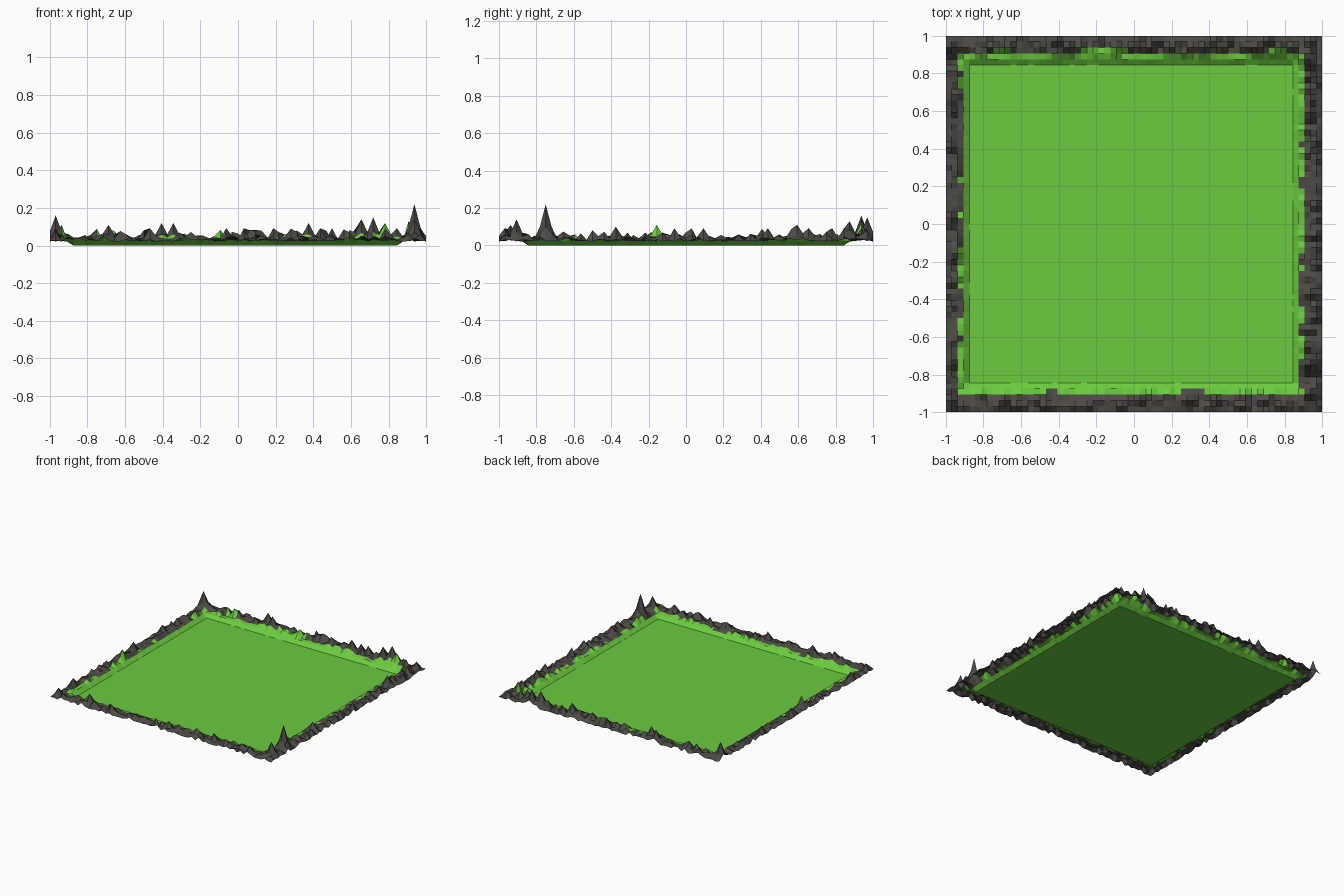
import bpy, random

if "Cube" in bpy.data.objects:
    bpy.data.objects.remove(bpy.data.objects["Cube"])

random.seed(7)
N = 64
C = 2 / N
X0, X1, Y0, Y1 = 4, 59, 5, 59          # grid lines bounding the flat lawn

# Named tall crags: (x, y, height)
CRAGS = [(.93, -.74, .22), (-.97, .95, .16), (.87, -.65, .155), (.65, .95, .14),
         (.72, .96, .15), (.78, .93, .12), (.94, -.92, .14), (.9, .88, .13),
         (-.4, .96, .12), (-.35, .95, .12), (.37, .95, .12), (.28, -.95, .09),
         (-.68, -.94, .11), (-.95, -.15, .11), (.94, .6, .11), (.94, -.37, .1)]


def outside(i, j):
    return max(X0 - i, i - X1, Y0 - j, j - Y1, 0)


# Height field: flat lawn, low bank, then jagged rocks
height = {}
for i in range(N + 1):
    for j in range(N + 1):
        d = outside(i, j)
        edge = min(i, j, N - i, N - j)
        if d == 0:
            z = 0
        elif d == 1:
            z = .02 + random.uniform(0, .008)
        elif edge == 0:
            z = .021 + min(random.expovariate(100), .03)
        elif d == 2:
            z = .024 + min(random.expovariate(90), .035)
        else:
            z = .027 + min(random.expovariate(50), .065)
        height[i, j] = z

for x, y, h in CRAGS:
    ci, cj = round((x + 1) / C), round((y + 1) / C)
    for a in (-1, 0, 1):
        for b in (-1, 0, 1):
            k = (ci + a, cj + b)
            if k in height and outside(*k) > 1:
                share = (1, .4, .22)[abs(a) + abs(b)]
                height[k] = max(height[k], .02 + (h - .02) * share)


# Ragged grass limit: how many cells the grass climbs the bank on each side
def ragged(choices):
    out, v = [], choices[0]
    for _ in range(N):
        if random.random() < .45:
            v = random.choice(choices)
        out.append(v)
    return out


left, right = ragged([1, 2, 1, 2]), ragged([1, 2, 1, 2])
front, back = ragged([2, 2, 1, 2]), ragged([2, 2, 3])


def is_grass(i, j):
    return (X0 - left[j] <= i < X1 + right[j] and
            Y0 - front[i] <= j < Y1 + back[i])


def build(name, cells, color, flat=False):
    index, verts, faces = {}, [], []

    def vid(i, j):
        if (i, j) not in index:
            index[i, j] = len(verts)
            verts.append((i * C - 1, j * C - 1, height[i, j]))
        return index[i, j]

    for i, j in cells:
        faces.append([vid(i, j), vid(i + 1, j), vid(i + 1, j + 1), vid(i, j + 1)])
    if flat:
        faces.append([vid(X0, Y0), vid(X1, Y0), vid(X1, Y1), vid(X0, Y1)])
    mesh = bpy.data.meshes.new(name)
    mesh.from_pydata(verts, [], faces)
    mat = bpy.data.materials.new(name + "_color")
    mat.diffuse_color = (*color, 1)
    mat.use_nodes = True
    mat.node_tree.nodes["Principled BSDF"].inputs["Base Color"].default_value = mat.diffuse_color
    mesh.materials.append(mat)
    bpy.context.collection.objects.link(bpy.data.objects.new(name, mesh))


bank = [(i, j) for i in range(N) for j in range(N)
        if not (X0 <= i < X1 and Y0 <= j < Y1)]

# Lawn with its sloping bank, and the surrounding rock rim
build("grass_field", [c for c in bank if is_grass(*c)], (.15, .60, .05), flat=True)
build("rock_rim", [c for c in bank if not is_grass(*c)], (.075, .07, .06))
